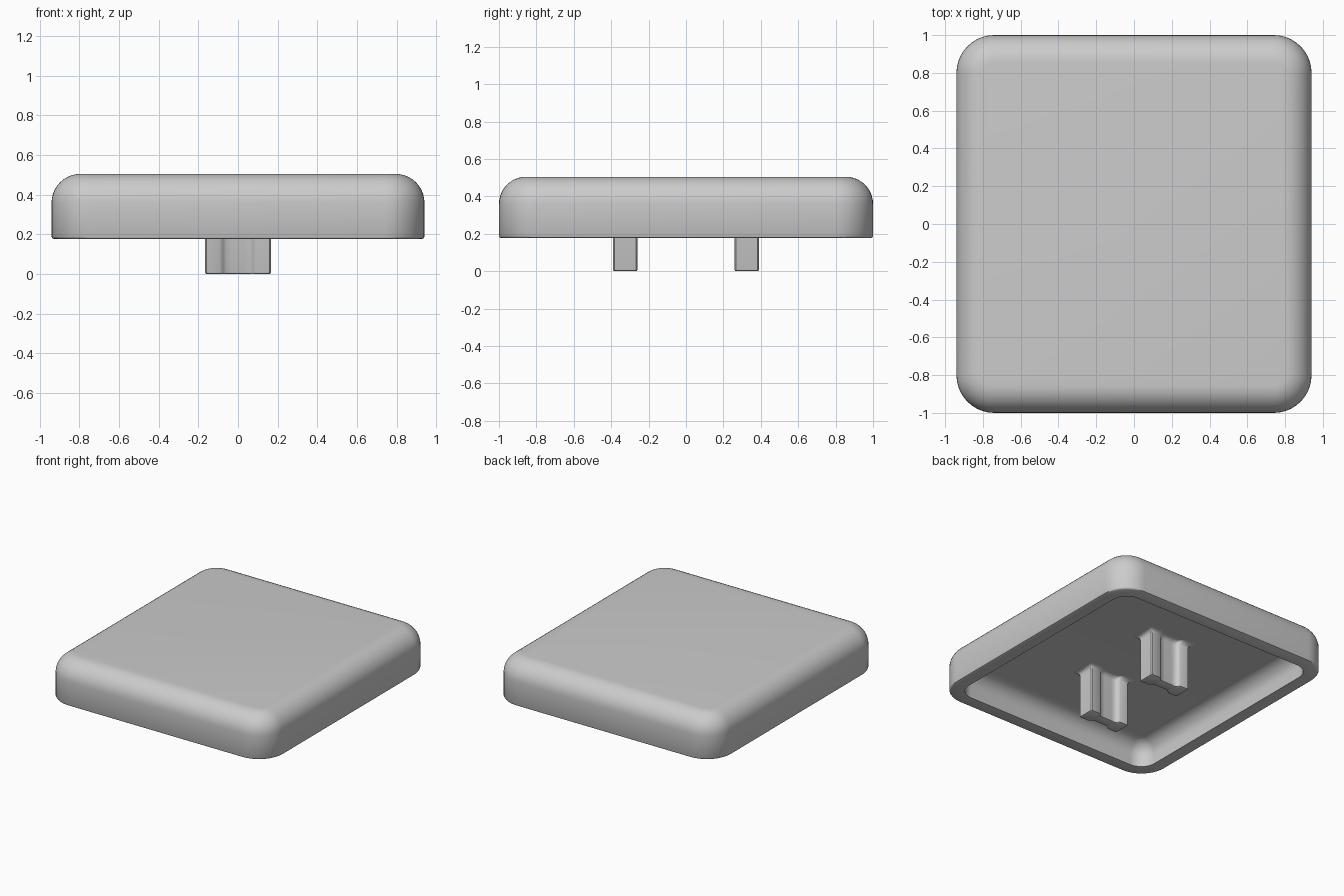
import bpy, bmesh, math

cube = bpy.data.objects.get("Cube")
if cube:
    bpy.data.objects.remove(cube)

grey = bpy.data.materials.new("light_grey_plastic")
grey.use_nodes = True
colour = (0.6, 0.6, 0.6, 1)
grey.diffuse_color = colour
bsdf = next(n for n in grey.node_tree.nodes if n.type == "BSDF_PRINCIPLED")
bsdf.inputs["Base Color"].default_value = colour


def loft(name, rings):
    """Skin a stack of matching closed rings and cap both ends."""
    bm = bmesh.new()
    rows = [[bm.verts.new(p) for p in ring] for ring in rings]
    for a, b in zip(rows, rows[1:]):
        for i in range(len(a)):
            j = (i + 1) % len(a)
            bm.faces.new((a[i], a[j], b[j], b[i]))
    bm.faces.new(rows[0])
    bm.faces.new(rows[-1])
    bmesh.ops.recalc_face_normals(bm, faces=bm.faces)
    mesh = bpy.data.meshes.new(name)
    bm.to_mesh(mesh)
    bm.free()
    mesh.materials.append(grey)
    obj = bpy.data.objects.new(name, mesh)
    bpy.context.collection.objects.link(obj)
    bpy.ops.object.select_all(action="DESELECT")
    obj.select_set(True)
    bpy.context.view_layer.objects.active = obj
    bpy.ops.object.shade_smooth_by_angle(angle=math.radians(35))
    return obj


def rounded_rect(hx, hy, r, z, steps=10):
    """Ring of a rectangle with round corners, given half sizes."""
    ring = []
    for k, (sx, sy) in enumerate(((1, 1), (-1, 1), (-1, -1), (1, -1))):
        for i in range(steps + 1):
            a = math.pi / 2 * (k + i / steps)
            ring.append((sx * (hx - r) + r * math.cos(a),
                         sy * (hy - r) + r * math.sin(a), z))
    return ring


def fillet(hx, hy, r, z_top, size, steps=10):
    """Rings rolling a vertical wall over onto a flat top."""
    rings = []
    for i in range(steps + 1):
        a = math.pi / 2 * i / steps
        d = size * (1 - math.cos(a))
        rings.append(rounded_rect(hx - d, hy - d, r - d,
                                  z_top - size + size * math.sin(a)))
    return rings


# Hollow cap: ceiling, inner wall, rim, outer wall, rounded top
HX, HY, RIM, TOP, CEILING = 0.94, 1.0, 0.177, 0.505, 0.36
WALL, EDGE = 0.1, 0.012
inner = fillet(HX - WALL, HY - WALL, 0.12, CEILING, 0.11)
rim = [rounded_rect(HX - WALL, HY - WALL, 0.12, RIM),
       rounded_rect(HX - EDGE, HY - EDGE, 0.2 - EDGE, RIM),
       rounded_rect(HX - EDGE * 0.3, HY - EDGE * 0.3, 0.2, RIM + EDGE * 0.3),
       rounded_rect(HX, HY, 0.2, RIM + EDGE)]
outer = fillet(HX, HY, 0.2, TOP, 0.145)
loft("hollow_cap", inner[::-1] + rim + outer)


def stem_ring(cy, grow, z):
    """Bar section with a shallow channel along its front and back."""
    hx, hy = 0.167 + grow, 0.066 + grow
    half = []
    for x in (1, 0.95, 0.55, 0.49, 0.43, 0.36, 0.18, 0):
        t = min(max((0.55 - x) / 0.19, 0), 1)
        dip = 0.025 * t * t * (3 - 2 * t)
        y = hy - dip - (0.008 if x == 1 else 0)
        half.append((x * hx, y))
    side = half + [(-x, y) for x, y in half[-2::-1]]
    outline = side + [(-x, -y) for x, y in side]
    return [(x, cy + y, z) for x, y in outline]


# Two mounting stems, flared where they meet the ceiling
for name, cy in (("front_stem", -0.325), ("back_stem", 0.325)):
    rings = [stem_ring(cy, -0.009, 0), stem_ring(cy, -0.003, 0.003),
             stem_ring(cy, 0, 0.01)]
    for i in range(7):
        a = math.pi / 2 * i / 6
        rings.append(stem_ring(cy, 0.035 * (1 - math.cos(a)),
                               CEILING - 0.035 + 0.035 * math.sin(a)))
    rings.append(stem_ring(cy, 0.035, CEILING + 0.02))
    loft(name, rings)
